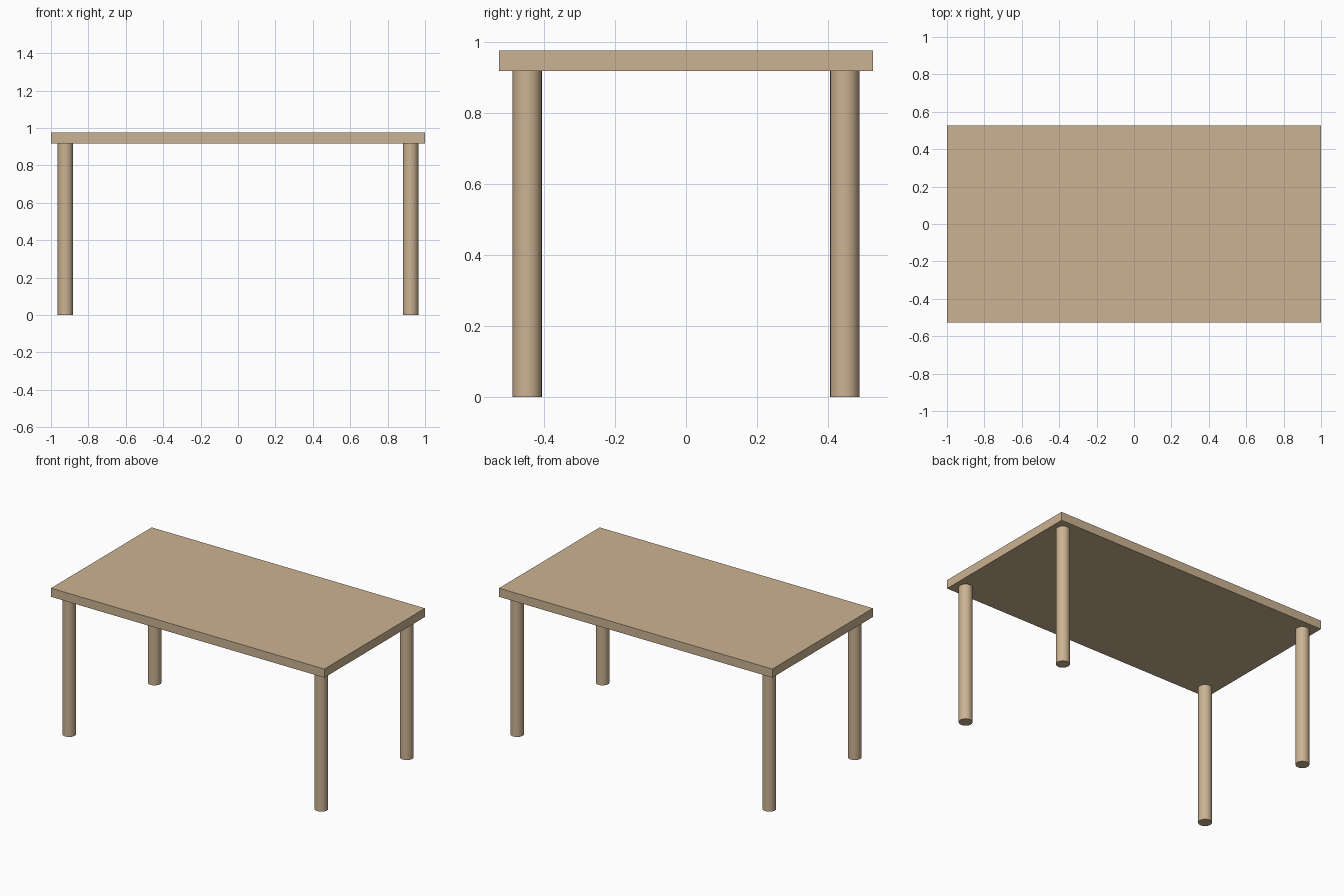
import bpy

if "Cube" in bpy.data.objects:
    bpy.data.objects.remove(bpy.data.objects["Cube"])

TOP_Z, UNDER_Z = 0.975, 0.918
LEG_X, LEG_Y, LEG_R = 0.923, 0.447, 0.041

wood = bpy.data.materials.new("wood")
wood.diffuse_color = (0.60, 0.45, 0.29, 1)
wood.use_nodes = True
wood.node_tree.nodes["Principled BSDF"].inputs["Base Color"].default_value = wood.diffuse_color

# Rectangular slab top
bpy.ops.mesh.primitive_cube_add(size=1, location=(0, 0, (TOP_Z + UNDER_Z) / 2))
top = bpy.context.object
top.name = "table_top"
top.scale = (2, 1.052, TOP_Z - UNDER_Z)
bpy.ops.object.transform_apply(location=False, rotation=False, scale=True)
top.data.materials.append(wood)


# Round leg standing on the floor, reaching the underside of the top
def add_leg(name, x, y):
    bpy.ops.mesh.primitive_cylinder_add(
        vertices=48, radius=LEG_R, depth=UNDER_Z, location=(x, y, UNDER_Z / 2))
    leg = bpy.context.object
    leg.name = name
    leg.data.materials.append(wood)
    bpy.ops.object.shade_smooth_by_angle()


# One leg near each corner
for depth_name, sy in (("front", -1), ("back", 1)):
    for side_name, sx in (("left", -1), ("right", 1)):
        add_leg(f"{depth_name}_{side_name}_leg", sx * LEG_X, sy * LEG_Y)
